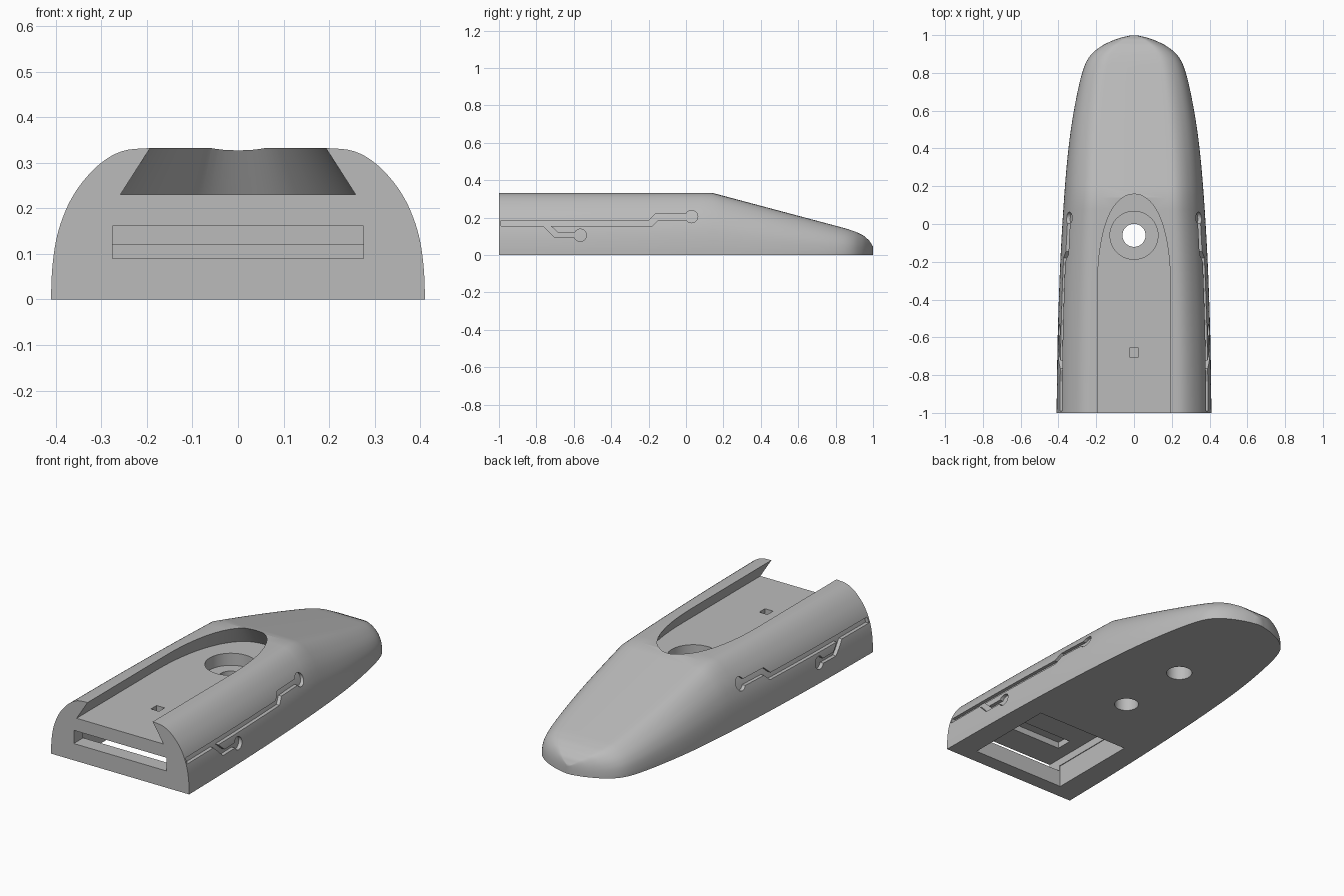
import bpy, bmesh, math
from mathutils import Vector

if "Cube" in bpy.data.objects:
    bpy.data.objects.remove(bpy.data.objects["Cube"], do_unlink=True)

grey = bpy.data.materials.new("plain_grey")
grey.use_nodes = True
grey.diffuse_color = (0.5, 0.5, 0.5, 1)
grey.node_tree.nodes["Principled BSDF"].inputs["Base Color"].default_value = (0.5, 0.5, 0.5, 1)


def smooth_path(points, steps=5):
    """Catmull-Rom curve through 2D points."""
    pts = [Vector(p) for p in points]
    pts = [2 * pts[0] - pts[1]] + pts + [2 * pts[-1] - pts[-2]]
    out = []
    for a, b, c, d in zip(pts, pts[1:], pts[2:], pts[3:]):
        for i in range(steps):
            t = i / steps
            out.append(0.5 * (2 * b + (c - a) * t + (2 * a - 5 * b + 4 * c - d) * t * t
                              + (3 * b - a - 3 * c + d) * t ** 3))
    return out + [pts[-2]]


def loft(name, rings):
    """Closed solid skinned over rings with equal vertex counts."""
    bm = bmesh.new()
    loops = [[bm.verts.new(p) for p in ring] for ring in rings]
    n = len(loops[0])
    for a, b in zip(loops, loops[1:]):
        for i in range(n):
            bm.faces.new((a[i], a[(i + 1) % n], b[(i + 1) % n], b[i]))
    bm.faces.new(loops[0])
    bm.faces.new(loops[-1])
    bmesh.ops.recalc_face_normals(bm, faces=bm.faces)
    mesh = bpy.data.meshes.new(name)
    bm.to_mesh(mesh)
    bm.free()
    mesh.materials.append(grey)
    obj = bpy.data.objects.new(name, mesh)
    bpy.context.collection.objects.link(obj)
    return obj


def box(name, x0, x1, y0, y1, z0, z1):
    return loft(name, [[(x0, y0, z), (x1, y0, z), (x1, y1, z), (x0, y1, z)] for z in (z0, z1)])


def cylinder(name, radius, y, z0, z1, sides=64):
    turn = [2 * math.pi * i / sides for i in range(sides)]
    return loft(name, [[(radius * math.cos(a), y + radius * math.sin(a), z) for a in turn]
                       for z in (z0, z1)])


def boolean(target, tool, operation="DIFFERENCE", keep=False):
    mod = target.modifiers.new("cut", "BOOLEAN")
    mod.operation = operation
    mod.solver = "EXACT"
    mod.object = tool
    bpy.ops.object.select_all(action="DESELECT")
    bpy.context.view_layer.objects.active = target
    target.select_set(True)
    bpy.ops.object.modifier_apply(modifier=mod.name)
    if not keep:
        bpy.data.objects.remove(tool, do_unlink=True)


# Body shape: plan outline (y, half width), ridge heights (y, z), cross-section
PLAN = smooth_path([(-1, .41), (-.6, .404), (-.2, .39), (.14, .37), (.4, .347), (.6, .318),
                    (.78, .28), (.88, .24), (.94, .175), (.98, .09), (.999, .015)])
RIDGE = [(-1, .332), (.14, .332), (.86, .14), (.91, .123), (.95, .103), (.98, .077), (1, .045)]
SECTION = smooth_path([(1, 0), (.998, .14), (.985, .31), (.96, .46), (.915, .61), (.86, .73),
                       (.795, .83), (.73, .905), (.66, .96), (.585, .99), (.48, 1)], 4)


def ridge(y):
    for (a, za), (b, zb) in zip(RIDGE, RIDGE[1:]):
        if y <= b:
            return za + (zb - za) * (y - a) / (b - a)
    return RIDGE[-1][1]


def shell(name, inset=0):
    half = [(s.x, s.y) for s in SECTION]
    full = half + [(-x, z) for x, z in reversed(half)]
    return loft(name, [[(x * max(w - inset, .002), y, z * ridge(y)) for x, z in full]
                       for y, w in PLAN])


body = shell("body")

# Side trace grooves, cut to a constant depth on both flanks
core = shell("groove_core", .02)
R = .033


def trace(name, side, outline):
    return loft(name, [[(side * x, y, z) for y, z in outline] for x in (.2, .6)])


def pad(y, z):
    ring = [2 * math.pi * i / 32 for i in range(32)]
    return [(y + R * math.cos(a), z + R * math.sin(a)) for a in ring]


MAIN = [(-.99, .155), (-.18, .155), (-.146, .188), (.02, .188),
        (.02, .22), (-.162, .22), (-.198, .185), (-.99, .185)]
BRANCH = [(-.77, .16), (-.7, .092), (-.57, .092), (-.57, .117), (-.682, .117), (-.728, .16)]
for side in (-1, 1):
    groove = trace("groove", side, MAIN)
    for extra in (BRANCH, pad(.03, .205), pad(-.565, .105)):
        boolean(groove, trace("groove_part", side, extra), "UNION")
    boolean(groove, core, keep=True)
    boolean(body, groove)
bpy.data.objects.remove(core, do_unlink=True)


# Dovetail channel with rounded end, undercut towards its floor
def channel_ring(z):
    grow = (.332 - z) * .64
    a, b, mid = .193 + grow, .505 + grow, -.35
    arc = [math.pi * i / 48 for i in range(49)]
    ring = [(math.copysign(a * abs(math.cos(t)) ** .88, math.cos(t)),
             mid + b * math.sin(t) ** .88 if 0 < t < math.pi else mid, z) for t in arc[:-1]]
    return [(a, -1.1, z)] + ring + [(-a, mid, z), (-a, -1.1, z)]


boolean(body, loft("channel", [channel_ring(.23), channel_ring(.36)]))

# Screw recess, through hole, blind hole underneath and small square pocket
boolean(body, cylinder("recess", .127, -.06, .165, .26))
boolean(body, cylinder("through_hole", .061, -.06, -.1, .26))
boolean(body, cylinder("blind_hole", .065, .36, -.1, .14))
boolean(body, box("pocket", -.024, .024, -.704, -.656, .19, .26))

# Front slot, bottom opening and ceiling ribs
boolean(body, box("slot", -.275, .275, -1.1, -.43, .09, .161))
boolean(body, box("opening", -.279, .279, -.92, -.41, -.1, .12))
for y in (-.84, -.6):
    boolean(body, box("rib_gap", -.2, .2, y, y + .09, .14, .195))

bpy.ops.object.select_all(action="DESELECT")
bpy.context.view_layer.objects.active = body
body.select_set(True)
bpy.ops.object.shade_smooth_by_angle(angle=math.radians(30))
